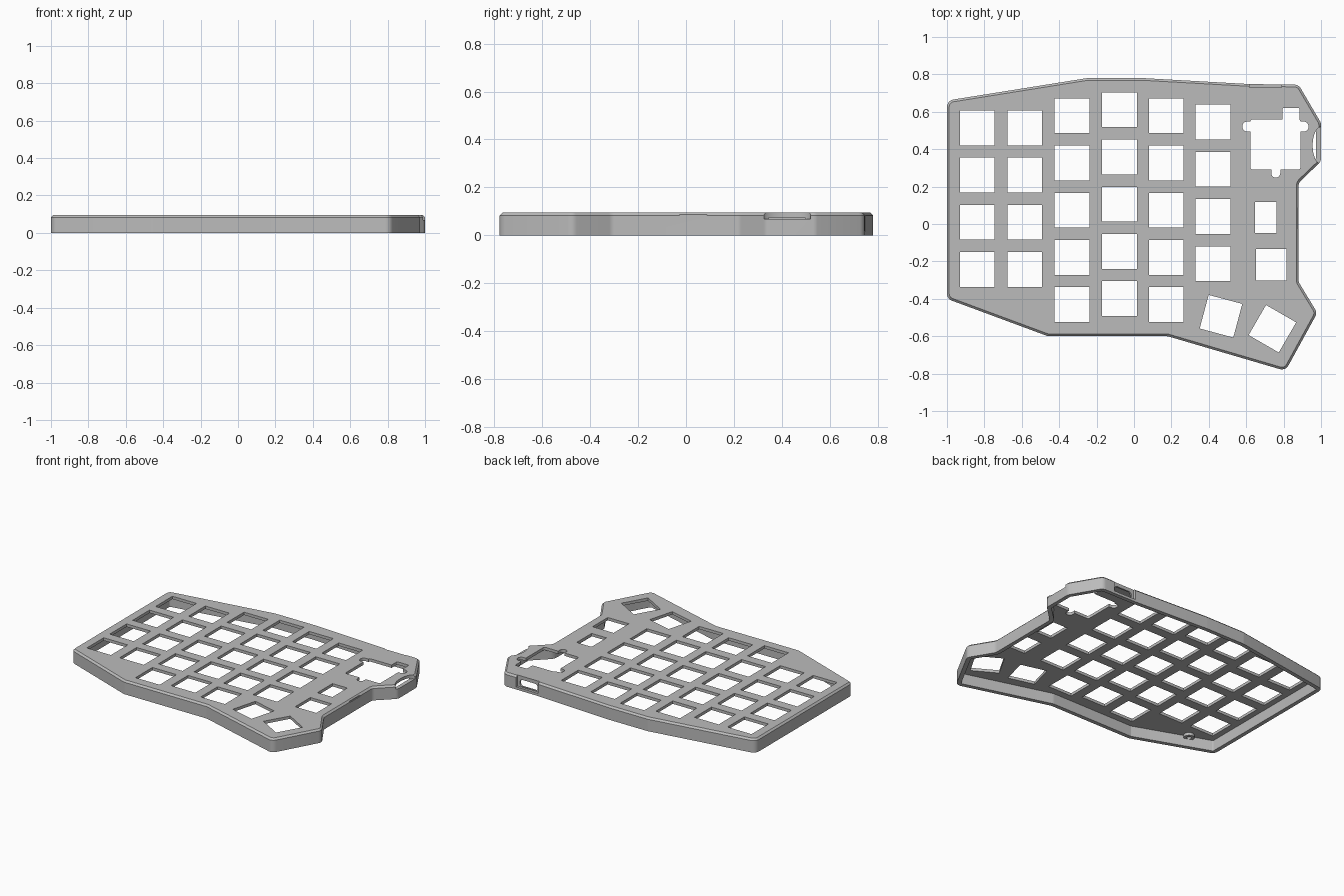
import bpy, bmesh, math
from mathutils import Vector, Matrix

if "Cube" in bpy.data.objects:
    bpy.data.objects.remove(bpy.data.objects["Cube"])

grey = bpy.data.materials.new("mid grey plastic")
grey.use_nodes = True
grey.diffuse_color = (0.5, 0.5, 0.5, 1)
grey.node_tree.nodes["Principled BSDF"].inputs["Base Color"].default_value = (0.5, 0.5, 0.5, 1)

TOP, PLATE, CHAMFER, WALL = 0.095, 0.075, 0.012, 0.028


def rounded(corners, radius, inset=0.0, steps=6):
    """Inset an anticlockwise polygon and round its corners."""
    pts = [Vector(c) for c in corners]
    out = []
    for i, p in enumerate(pts):
        a = (p - pts[i - 1]).normalized()
        b = (pts[(i + 1) % len(pts)] - p).normalized()
        turn = math.atan2(a.x * b.y - a.y * b.x, a.dot(b))
        side = 1 if turn > 0 else -1
        na, nb = Vector((-a.y, a.x)), Vector((-b.y, b.x))
        r = max(radius - side * inset, 0.002)
        miter = (na + nb) / (1 + na.dot(nb))
        centre = p + miter * (inset + side * r)
        start = -na * side * r
        for k in range(steps):
            out.append(centre + Matrix.Rotation(turn * k / (steps - 1), 2) @ start)
    return out


def loft(name, rings, upright=False):
    """Solid through matching rings of (points, level); upright runs along y."""
    bm = bmesh.new()
    loops = [[bm.verts.new((p[0], t, p[1]) if upright else (p[0], p[1], t))
              for p in pts] for pts, t in rings]
    n = len(loops[0])
    for lo, hi in zip(loops, loops[1:]):
        for i in range(n):
            j = (i + 1) % n
            bm.faces.new((lo[i], lo[j], hi[j], hi[i]))
    bm.faces.new(loops[0][::-1])
    bm.faces.new(loops[-1])
    bmesh.ops.recalc_face_normals(bm, faces=bm.faces[:])
    mesh = bpy.data.meshes.new(name)
    bm.to_mesh(mesh)
    bm.free()
    mesh.materials.append(grey)
    obj = bpy.data.objects.new(name, mesh)
    bpy.context.collection.objects.link(obj)
    return obj


def cut(target, pts, lo=-0.1, hi=0.2, upright=False):
    cutter = loft("cutter", [(pts, lo), (pts, hi)], upright)
    cutter.hide_render = True
    mod = target.modifiers.new("cut", "BOOLEAN")
    mod.operation, mod.solver, mod.object = "DIFFERENCE", "EXACT", cutter
    bpy.context.view_layer.objects.active = target
    bpy.ops.object.modifier_apply(modifier=mod.name)
    bpy.data.objects.remove(cutter)


def rect(x, y, w, h, degrees=0):
    turn = Matrix.Rotation(math.radians(degrees), 2)
    return [Vector((x, y)) + turn @ Vector((sx * w / 2, sy * h / 2))
            for sx, sy in ((-1, -1), (1, -1), (1, 1), (-1, 1))]


# Case shell: chamfered outline, hollow below the plate
outline = [(-1, -0.4), (-0.46, -0.6), (0.18, -0.6), (0.81, -0.785), (0.98, -0.475),
           (0.88, -0.31), (0.88, 0.22), (1, 0.335), (1, 0.54), (0.88, 0.745),
           (0.62, 0.748), (0.05, 0.78), (-0.25, 0.78), (-1, 0.66)]
edge = rounded(outline, 0.04)
case = loft("keyboard_case", [(edge, 0), (edge, TOP - CHAMFER),
                              (rounded(outline, 0.04, CHAMFER), TOP)])
cut(case, rounded(outline, 0.04, WALL), -0.1, PLATE)

# Key holes: column centre, top key centre, number of keys
KEY, PITCH = 0.186, 0.2525
for x, top, count in ((-0.838, 0.514, 4), (-0.584, 0.514, 4), (-0.331, 0.579, 5),
                      (-0.078, 0.611, 5), (0.172, 0.579, 5), (0.423, 0.545, 4)):
    for k in range(count):
        cut(case, rect(x, top - k * PITCH, KEY, KEY))

# Angled thumb keys and the two small holes beside them
cut(case, rect(0.465, -0.493, KEY, KEY, -15))
cut(case, rect(0.74, -0.56, KEY, KEY, -30))
cut(case, rect(0.704, 0.035, 0.115, 0.165))
cut(case, rect(0.733, -0.217, 0.163, 0.168))

# Module window with its rounded side, top and bottom tabs
for x, y, w, h, r in ((0.756, 0.425, 0.268, 0.268, 0.012), (0.756, 0.521, 0.354, 0.053, 0.025),
                      (0.839, 0.56, 0.091, 0.12, 0.006), (0.758, 0.32, 0.048, 0.144, 0.023)):
    cut(case, rounded(rect(x, y, w, h), r))

# Socket recess in the back wall, with a rounded opening through it
cut(case, rect(0.702, 0.79, 0.171, 0.12), 0.018, 0.2)
cut(case, rounded(rect(0.702, 0.047, 0.135, 0.046), 0.018), 0.66, 0.9, True)

# Finger scoop for the side switch
scoop = [(1.002 + 0.047 * math.cos(a), 0.42 + 0.1 * math.sin(a))
         for a in (math.tau * k / 32 for k in range(32))]
cut(case, scoop, 0.068, 0.2)

# Thin groove on the right wall
cut(case, rect(0.885, 0.03, 0.018, 0.115), 0.079, 0.087)

# Small stand-off under the plate
boss = [(-0.81 + 0.035 * math.cos(a), -0.425 + 0.035 * math.sin(a))
        for a in (math.tau * k / 16 for k in range(16))]
standoff = loft("standoff", [(boss, 0.055), (boss, PLATE + 0.005)])
cut(standoff, rounded(rect(-0.81, -0.425, 0.03, 0.03), 0.0149), 0, 0.07)

for obj in (case, standoff):
    bpy.ops.object.select_all(action="DESELECT")
    obj.select_set(True)
    bpy.context.view_layer.objects.active = obj
    bpy.ops.object.shade_smooth_by_angle(angle=math.radians(25))
